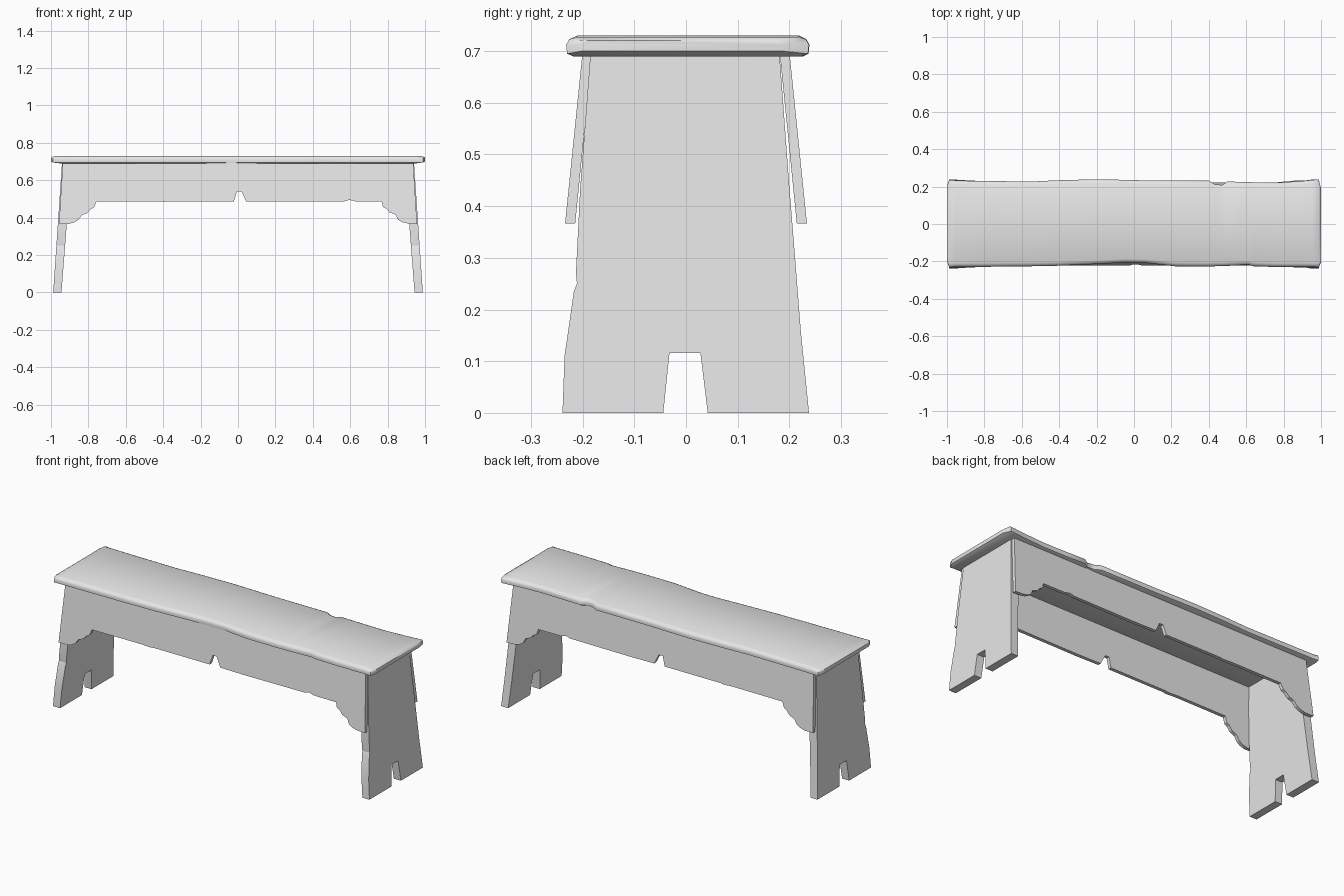
import bpy, bmesh, math

cube = bpy.data.objects.get("Cube")
if cube:
    bpy.data.objects.remove(cube, do_unlink=True)

mat = bpy.data.materials.new("plain_grey")
mat.use_nodes = True
GREY = (0.8, 0.8, 0.8, 1.0)
mat.diffuse_color = GREY
mat.node_tree.nodes["Principled BSDF"].inputs["Base Color"].default_value = GREY


def finish(name, bm, angle):
    bmesh.ops.recalc_face_normals(bm, faces=bm.faces)
    mesh = bpy.data.meshes.new(name)
    bm.to_mesh(mesh)
    bm.free()
    mesh.materials.append(mat)
    obj = bpy.data.objects.new(name, mesh)
    bpy.context.collection.objects.link(obj)
    bpy.ops.object.select_all(action='DESELECT')
    obj.select_set(True)
    bpy.context.view_layer.objects.active = obj
    bpy.ops.object.shade_smooth_by_angle(angle=math.radians(angle))
    return obj


def loft(bm, rings):
    """Skin closed rings of equal length and cap both ends."""
    rings = [[bm.verts.new(p) for p in ring] for ring in rings]
    n = len(rings[0])
    for a, b in zip(rings, rings[1:]):
        for i in range(n):
            j = (i + 1) % n
            bm.faces.new((a[i], a[j], b[j], b[i]))
    bm.faces.new(rings[0][::-1])
    bm.faces.new(rings[-1])


def board(name, outline, outer, inner):
    """Leaning board: a flat outline placed on an outer and an inner plane."""
    bm = bmesh.new()
    loft(bm, [[outer(u, z) for u, z in outline], [inner(u, z) for u, z in outline]])
    return finish(name, bm, 20)


# Seat: worn plank, stations of (x, front y, back y, end inset)
stations = [
    (-1.0, -0.200, 0.205, 0.010), (-0.988, -0.232, 0.236, 0.004),
    (-0.955, -0.230, 0.232, 0), (-0.80, -0.229, 0.230, 0),
    (-0.55, -0.226, 0.227, 0), (-0.40, -0.223, 0.234, 0),
    (-0.20, -0.214, 0.239, 0), (-0.05, -0.206, 0.236, 0),
    (0.06, -0.208, 0.233, 0), (0.22, -0.226, 0.232, 0),
    (0.40, -0.227, 0.232, 0), (0.43, -0.226, 0.214, 0),
    (0.47, -0.225, 0.208, 0), (0.50, -0.224, 0.227, 0),
    (0.61, -0.218, 0.224, 0), (0.64, -0.226, 0.223, 0),
    (0.76, -0.230, 0.221, 0), (0.90, -0.230, 0.230, 0),
    (0.955, -0.230, 0.236, 0), (0.988, -0.232, 0.238, 0.004),
    (1.0, -0.205, 0.190, 0.010),
]
edge = [(0.012, 0.690), (0.002, 0.695), (0, 0.712), (0.006, 0.723), (0.020, 0.730)]
rings = []
for x, front, back, e in stations:
    side = [(i, min(max(z, 0.690 + e), 0.731 - e)) for i, z in edge]
    rings.append([(x, front + i, z) for i, z in side] +
                 [(x, back - i, z) for i, z in reversed(side)])
bm = bmesh.new()
loft(bm, rings)
finish("seat", bm, 50)

# Legs: tapered end boards with a foot notch, leaning inwards
leg_outline = [
    (-0.239, 0), (-0.235, 0.11), (-0.217, 0.235), (-0.211, 0.25), (-0.213, 0.27),
    (-0.205, 0.43), (-0.185, 0.694), (0.181, 0.694), (0.199, 0.45), (0.211, 0.30),
    (0.222, 0.16), (0.238, 0), (0.042, 0), (0.028, 0.116), (-0.032, 0.116), (-0.044, 0),
]
for name, s in (("left_leg", 1), ("right_leg", -1)):
    board(name, leg_outline,
          lambda y, z, s=s: (s * (0.988 - 0.068 * z), y, z),
          lambda y, z, s=s: (s * (0.944 - 0.078 * z), y, z))

# Aprons: long side boards with stepped brackets and a middle notch
apron_outline = [
    (-0.937, 0.694), (-0.957, 0.367), (-0.905, 0.366), (-0.875, 0.374),
    (-0.853, 0.388), (-0.836, 0.412), (-0.805, 0.424), (-0.788, 0.444),
    (-0.770, 0.454), (-0.757, 0.486), (-0.45, 0.487), (-0.39, 0.484),
    (-0.37, 0.487), (-0.022, 0.487), (-0.006, 0.540), (0.018, 0.540),
    (0.044, 0.487), (0.19, 0.485), (0.57, 0.487), (0.595, 0.495),
    (0.63, 0.486), (0.768, 0.485), (0.775, 0.456), (0.795, 0.446),
    (0.810, 0.428), (0.842, 0.416), (0.856, 0.388), (0.88, 0.374),
    (0.91, 0.368), (0.957, 0.366), (0.937, 0.694),
]
for name, s in (("front_apron", -1), ("back_apron", 1)):
    board(name, apron_outline,
          lambda x, z, s=s: (x, s * (0.201 + 0.102 * (0.69 - z)), z),
          lambda x, z, s=s: (x, s * (0.182 + 0.100 * (0.69 - z)), z))
